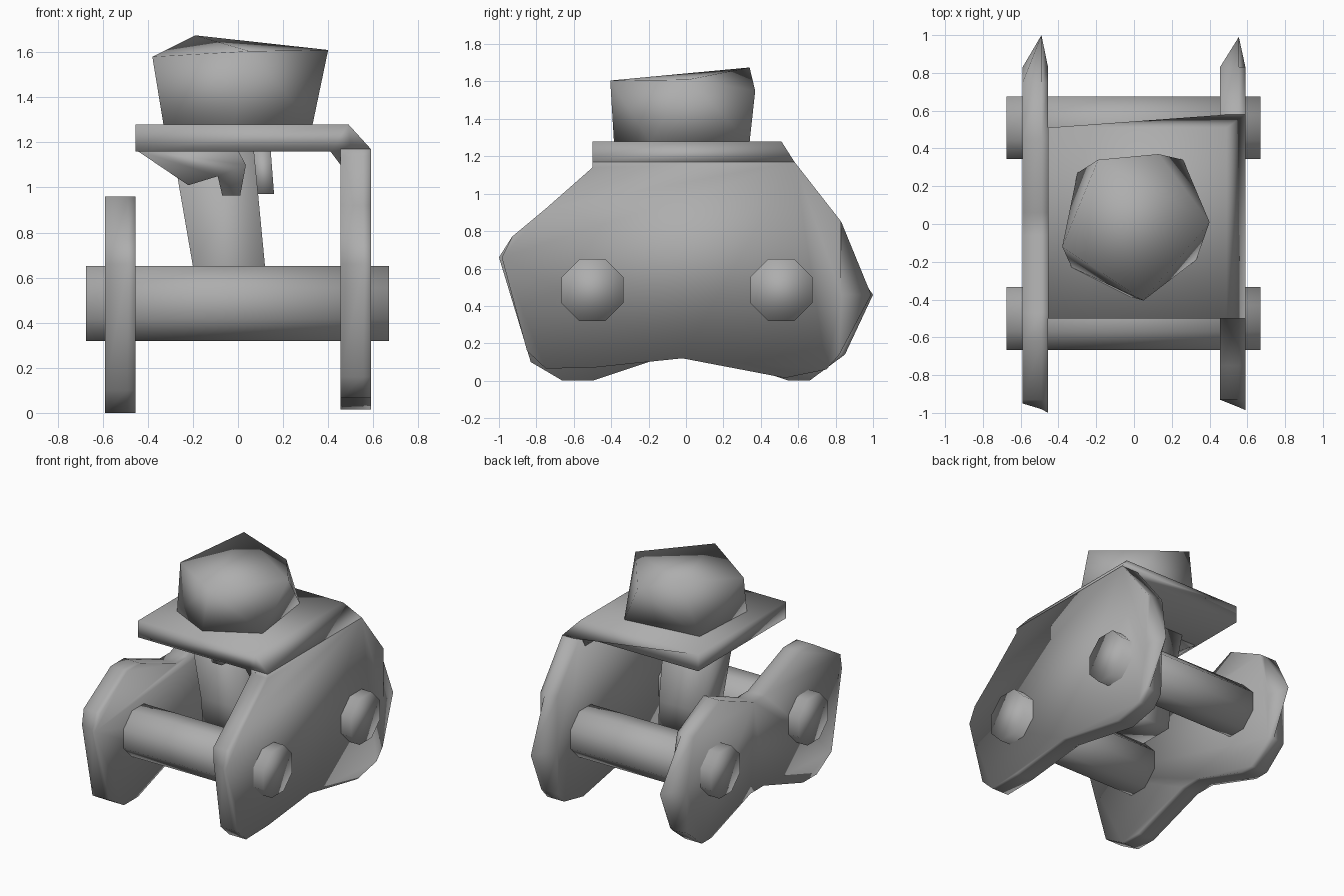
import bpy, bmesh, math

if "Cube" in bpy.data.objects:
    bpy.data.objects.remove(bpy.data.objects["Cube"])

grey = bpy.data.materials.new("dull_grey")
grey.diffuse_color = (.42, .42, .42, 1)
grey.use_nodes = True
grey.node_tree.nodes["Principled BSDF"].inputs["Base Color"].default_value = grey.diffuse_color

def finish(name, bm):
    """Turn a bmesh into a fully smooth shaded object."""
    bmesh.ops.recalc_face_normals(bm, faces=bm.faces)
    for f in bm.faces:
        f.smooth = True
    mesh = bpy.data.meshes.new(name)
    bm.to_mesh(mesh)
    bm.free()
    mesh.materials.append(grey)
    ob = bpy.data.objects.new(name, mesh)
    bpy.context.collection.objects.link(ob)
    return ob

def loft(name, rings):
    """Closed solid skinned through rings that share a point count."""
    bm = bmesh.new()
    vs = [[bm.verts.new(p) for p in r] for r in rings]
    n = len(rings[0])
    for a, b in zip(vs, vs[1:]):
        for i in range(n):
            j = (i + 1) % n
            bm.faces.new((a[i], a[j], b[j], b[i]))
    bm.faces.new(vs[0][::-1])
    bm.faces.new(vs[-1])
    return finish(name, bm)

def side_plate(name, outline, sections):
    """Plate across x; each section limits how far the tips reach."""
    return loft(name, [[(x, max(lo, min(y, hi)), z) for y, z in outline]
                       for x, lo, hi in sections])

def extrude_y(name, profile, y0, y1):
    return loft(name, [[(x, y, z) for x, z in profile] for y in (y0, y1)])

# right side plate, tall, with a ridged back tip
right = [(-.5, 1.17), (.58, 1.17), (.83, .85), (.99, .46), (.82, .14),
         (.75, .06), (.53, .015), (-.02, .12), (-.5, .07), (-.75, .065),
         (-.85, .16), (-1, .66), (-.93, .77), (-.75, .92), (-.5, 1.14)]
side_plate("right_side_plate", right,
           [(.455, -.93, .83), (.555, -.97, 1), (.59, -.985, .83)])

# left side plate, low, waisted top and bottom
left = [(-.47, .96), (-.06, .8), (.06, .8), (.45, .96), (.75, .81), (1, .46),
        (.85, .14), (.66, 0), (.55, 0), (.1, .15), (-.05, .15), (-.5, 0),
        (-.66, 0), (-.83, .1), (-1, .66), (-.93, .77), (-.62, .96)]
side_plate("left_side_plate", left,
           [(-.59, -.95, .83), (-.49, -.98, 1), (-.455, -1, .83)])

# top plate with chamfered bend that widens onto the right side
bend = [(-.455, 1.16), (.41, 1.16), (.455, 1.1), (.5, 1.1), (.5, 1.17),
        (.59, 1.17), (.49, 1.28), (-.455, 1.28)]
loft("top_plate", [[(x, -.5, z) for x, z in bend],
                   [(x, .58 if x > .495 else .51, z) for x, z in bend]])

# eight-sided axles
for name, yc in (("front_axle", -.5), ("back_axle", .51)):
    ring = [(yc + .18 * math.cos(math.pi * (k + .5) / 4),
             .485 + .18 * math.sin(math.pi * (k + .5) / 4)) for k in range(8)]
    loft(name, [[(x, y, z) for y, z in ring] for x in (-.675, .67)])

# leaning column under the top plate
def rect(x0, x1, y, z):
    return [(x0, -y, z), (x1, -y, z), (x1, y, z), (x0, y, z)]
loft("centre_column", [rect(-.19, .13, .13, .42), rect(-.2, .12, .14, .65),
                       rect(-.29, .07, .15, 1.17)])

# gusset and lug hanging from the top plate
extrude_y("gusset", [(-.45, 1.165), (-.28, 1.05), (-.22, 1.01), (-.09, 1.05),
                     (-.07, .965), (.01, .965), (.035, 1.1), (0, 1.165)], -.2, .1)
extrude_y("lug", [(.08, .97), (.16, .97), (.145, 1.165), (.07, 1.165)], -.06, .1)

# faceted knob: uneven five-point rim over a five-point base
base = [(-.33, -.23), (-.02, -.385), (.33, -.19), (.26, .34), (-.3, .27)]
rim = [(-.38, -.12, 1.58), (.05, -.405, 1.605), (.4, .01, 1.61),
       (.13, .37, 1.55), (-.19, .34, 1.675)]
bm = bmesh.new()
for p in rim + [(x, y, 1.275) for x, y in base]:
    bm.verts.new(p)
bmesh.ops.convex_hull(bm, input=bm.verts)
finish("knob", bm)
